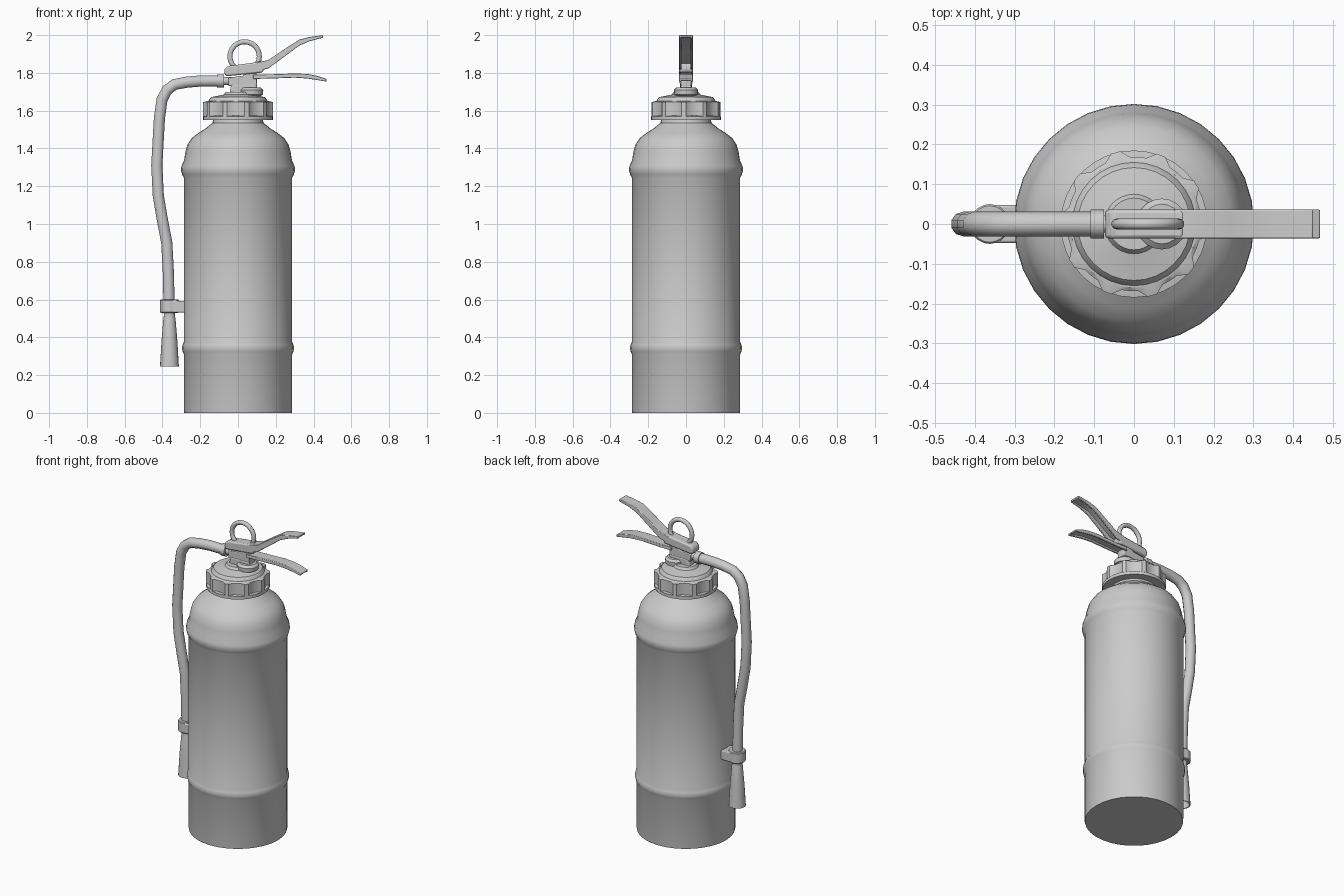
import bpy, bmesh
from math import sin, cos, pi, radians

if "Cube" in bpy.data.objects:
    bpy.data.objects.remove(bpy.data.objects["Cube"])


def finish(name, bm, angle=35, bevel=0):
    bmesh.ops.remove_doubles(bm, verts=bm.verts, dist=1e-5)
    bmesh.ops.recalc_face_normals(bm, faces=bm.faces)
    me = bpy.data.meshes.new(name)
    bm.to_mesh(me)
    bm.free()
    ob = bpy.data.objects.new(name, me)
    bpy.context.collection.objects.link(ob)
    if bevel:
        m = ob.modifiers.new("round_edges", 'BEVEL')
        m.width, m.segments, m.limit_method = bevel, 2, 'ANGLE'
    bpy.ops.object.select_all(action='DESELECT')
    ob.select_set(True)
    bpy.context.view_layer.objects.active = ob
    bpy.ops.object.shade_smooth_by_angle(angle=radians(angle))
    return ob


def lathe(name, profile, sides=32, x=0.0, radius_at=None, angle=35):
    """Revolve (radius, z) points; radius_at can vary the radius around the ring."""
    bm = bmesh.new()
    rings = []
    for j, (r, z) in enumerate(profile):
        ring = []
        for i in range(sides):
            a = 2 * pi * i / sides
            q = radius_at(j, i, r) if radius_at else r
            ring.append(bm.verts.new((x + q * cos(a), q * sin(a), z)))
        rings.append(ring)
    for lo, hi in zip(rings, rings[1:]):
        for i in range(sides):
            k = (i + 1) % sides
            bm.faces.new((lo[i], lo[k], hi[k], hi[i]))
    bm.faces.new(rings[0][::-1])
    bm.faces.new(rings[-1])
    return finish(name, bm, angle)


def prism(name, outline, y0, y1, bevel=0.004):
    """Extrude an (x, z) outline from y0 to y1."""
    bm = bmesh.new()
    a = [bm.verts.new((x, y0, z)) for x, z in outline]
    b = [bm.verts.new((x, y1, z)) for x, z in outline]
    n = len(a)
    bm.faces.new(a)
    bm.faces.new(b[::-1])
    for i in range(n):
        bm.faces.new((a[i], a[(i + 1) % n], b[(i + 1) % n], b[i]))
    return finish(name, bm, 35, bevel)


def tube(name, points, radius, cyclic=False):
    cu = bpy.data.curves.new(name, 'CURVE')
    cu.dimensions = '3D'
    cu.bevel_depth, cu.bevel_resolution, cu.use_fill_caps = radius, 3, True
    sp = cu.splines.new('POLY')
    sp.points.add(len(points) - 1)
    for p, (x, z) in zip(sp.points, points):
        p.co = (x, 0, z, 1)
    sp.use_cyclic_u = cyclic
    ob = bpy.data.objects.new(name, cu)
    bpy.context.collection.objects.link(ob)
    return ob


def channel(name, top, depths, half, t=0.011):
    """Bent sheet handle: a top plate with a folded flange on each side."""
    plate = top + [(x, z - t) for x, z in reversed(top)]
    flange = top + [(x, z - d) for (x, z), d in reversed(list(zip(top, depths)))]
    prism(name + "_plate", plate, -half, half, 0.003)
    for label, s in (("front", -1), ("back", 1)):
        prism(f"{name}_{label}_flange", flange, s * half, s * (half - t), 0.003)


# Tank with two raised bands and domed shoulder
lathe("tank", [
    (.285, 0), (.287, .01), (.287, .31), (.294, .325), (.297, .345), (.293, .362),
    (.287, .375), (.287, 1.245), (.296, 1.262), (.302, 1.285), (.300, 1.305),
    (.285, 1.34), (.279, 1.38), (.268, 1.42), (.245, 1.455), (.21, 1.482),
    (.17, 1.507), (.135, 1.535), (.13, 1.56)])

# Collar nut: bottom rim, then scalloped grip
lathe("collar_rim", [(.12, 1.55), (.185, 1.55), (.185, 1.57), (.16, 1.575)])
lathe("collar_grip", [(.16, 1.567), (.186, 1.567), (.186, 1.645), (.16, 1.652)], 50,
      radius_at=lambda j, i, r: r - (.017 if i % 5 in (1, 2, 3) and j in (1, 2) else 0))
lathe("collar_cap", [(.16, 1.64), (.152, 1.66), (.142, 1.672), (.11, 1.678),
                     (.075, 1.685), (.065, 1.70)])

# Valve body and round boss
prism("valve_base", [(-.05, 1.67), (.10, 1.67), (.10, 1.74), (-.035, 1.74)], -.03, .03, .008)
prism("valve_head", [(-.05, 1.73), (.10, 1.73), (.10, 1.80), (.03, 1.80), (.03, 1.785),
                     (-.05, 1.775)], -.028, .028)
lathe("valve_boss", [(.045, 1.675), (.062, 1.685), (.064, 1.71), (.05, 1.723)], 20, x=.07)

# Lever pivot block, upper lever and lower handle
prism("lever_block", [(-.062, 1.782), (.13, 1.802), (.138, 1.82), (.125, 1.862), (.09, 1.855),
                      (-.055, 1.836), (-.072, 1.82), (-.073, 1.795)], -.036, .036, .008)
channel("upper_lever", [(.10, 1.855), (.16, 1.868), (.24, 1.922), (.325, 1.977),
                        (.38, 1.99), (.45, 2.0)],
        [.045, .045, .04, .032, .022, .014], .036)
channel("lower_handle", [(.08, 1.79), (.2, 1.793), (.30, 1.797), (.37, 1.794),
                         (.42, 1.784), (.468, 1.768)],
        [.022, .022, .022, .024, .022, .014], .036)

# Pull ring
tube("pull_ring", [(.035 + .078 * cos(i * pi / 12), 1.887 + .078 * sin(i * pi / 12))
                   for i in range(24)], .014, True)

# Hose with coupler
tube("hose_coupler", [(-.11, 1.757), (-.075, 1.757)], .037)
tube("hose_outlet", [(-.08, 1.757), (.02, 1.757)], .022)
tube("hose", [(-.10, 1.757), (-.2, 1.757), (-.27, 1.751), (-.335, 1.739), (-.375, 1.71),
              (-.402, 1.66), (-.416, 1.56), (-.43, 1.31), (-.422, 1.15), (-.40, 1.02),
              (-.377, .9), (-.369, .75), (-.363, .5)], .031)

# Nozzle with hollow mouth
lathe("nozzle", [(.03, .30), (.044, .245), (.05, .245), (.042, .38), (.032, .50), (.028, .52)],
      20, x=-.363)

# Hose clip fixed to the tank
lathe("clip_ring", [(.046, .53), (.050, .535), (.050, .595), (.046, .60)], 20, x=-.363)
prism("clip_arm", [(-.36, .532), (-.27, .532), (-.27, .59), (-.36, .597)], -.048, .048, .006)
